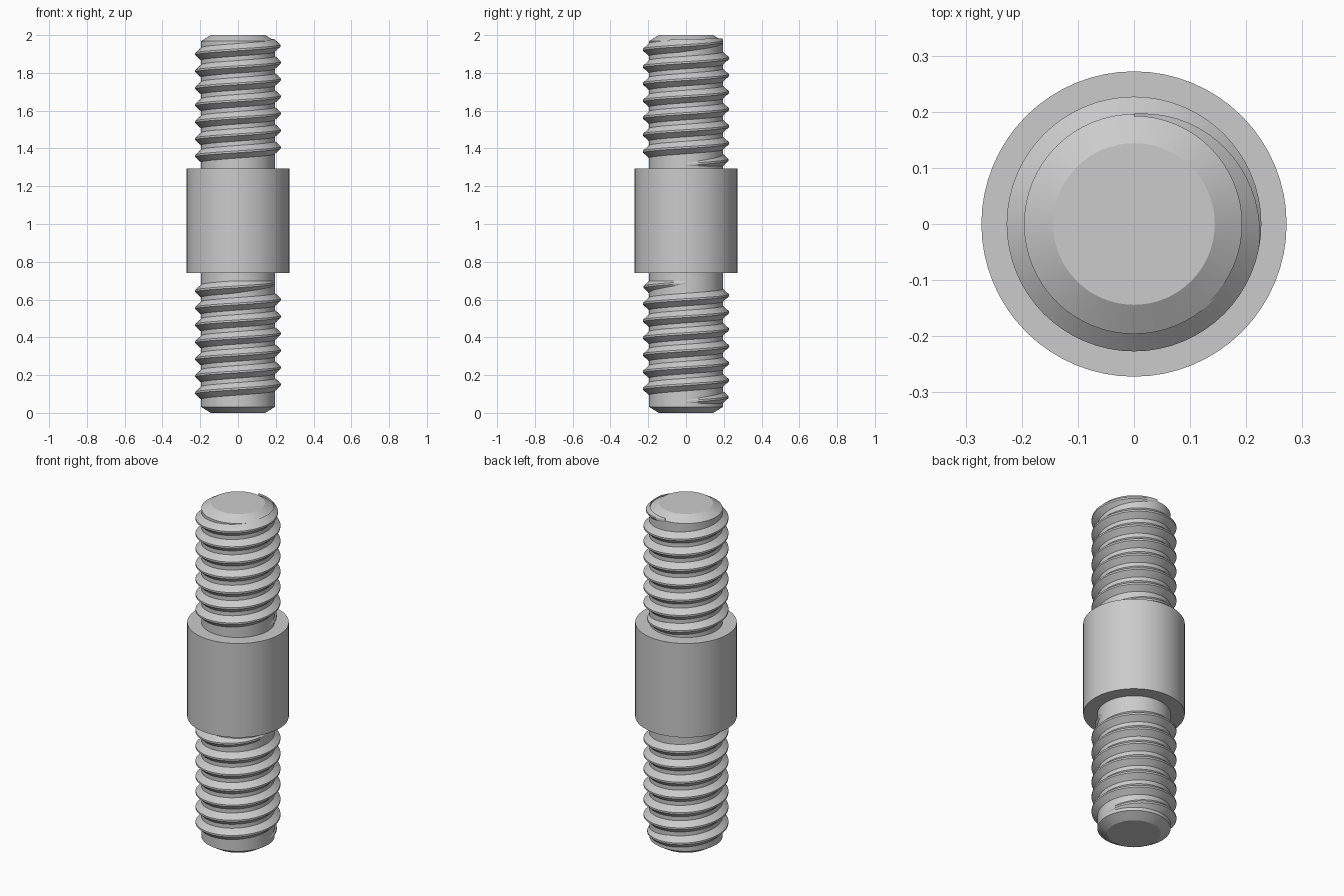
import bpy
import bmesh
import math

cube = bpy.data.objects.get("Cube")
if cube:
    bpy.data.objects.remove(cube, do_unlink=True)

CORE_R, CREST_R, PITCH = 0.196, 0.227, 0.09
SIDES = 64

steel = bpy.data.materials.new("grey_steel")
steel.use_nodes = True
color = (0.6, 0.6, 0.6, 1)
steel.diffuse_color = color
steel.node_tree.nodes["Principled BSDF"].inputs["Base Color"].default_value = color


def finish(name, bm):
    bmesh.ops.recalc_face_normals(bm, faces=bm.faces)
    mesh = bpy.data.meshes.new(name)
    bm.to_mesh(mesh)
    bm.free()
    mesh.materials.append(steel)
    obj = bpy.data.objects.new(name, mesh)
    bpy.context.collection.objects.link(obj)
    bpy.ops.object.select_all(action="DESELECT")
    obj.select_set(True)
    bpy.context.view_layer.objects.active = obj
    bpy.ops.object.shade_smooth_by_angle(angle=math.radians(28))
    return obj


def skin(bm, rings, closed):
    """Join successive rings of vertices with quads, capping open ends."""
    pairs = list(zip(rings, rings[1:]))
    n = len(rings[0])
    for a, b in pairs:
        for i in range(n):
            j = (i + 1) % n
            bm.faces.new((a[i], a[j], b[j], b[i]))
    if closed:
        bm.faces.new(rings[0])
        bm.faces.new(rings[-1])


def turned(name, profile):
    """Solid of revolution from (radius, height) points."""
    bm = bmesh.new()
    rings = []
    for r, z in profile:
        angles = [math.tau * i / SIDES for i in range(SIDES)]
        rings.append([bm.verts.new((r * math.cos(a), r * math.sin(a), z)) for a in angles])
    skin(bm, rings, True)
    return finish(name, bm)


def thread(name, start, end, z_start, fade=100):
    """Right-handed ridge from start to end degrees, tapering out at both ends."""
    bm = bmesh.new()
    rings = []
    steps = round((end - start) * SIDES / 360)
    for k in range(steps + 1):
        deg = start + (end - start) * k / steps
        a = math.radians(deg)
        z = z_start + PITCH * (deg - start) / 360
        grow = min(1, (deg - start) / fade, (end - deg) / fade)
        grow = max(grow, 0.02)
        crest = CORE_R + (CREST_R - CORE_R) * grow
        half = 0.012 + 0.022 * grow
        section = [(CORE_R - 0.004, -half - 0.003), (crest, -0.005),
                   (crest, 0.005), (CORE_R - 0.004, half + 0.003)]
        rings.append([bm.verts.new((r * math.cos(a), r * math.sin(a), z + dz))
                      for r, dz in section])
    skin(bm, rings, True)
    return finish(name, bm)


# Shank with chamfered ends
turned("shank", [(0.144, 0), (CORE_R, 0.032), (CORE_R, 1.968), (0.144, 2)])

# Plain central collar
turned("collar", [(0.272, 0.74), (0.272, 1.295)])

# Threads above and below the collar
thread("upper_thread", 0, 7 * 360 + 90, 1.315)
thread("lower_thread", 0, 7 * 360, 0.06)
